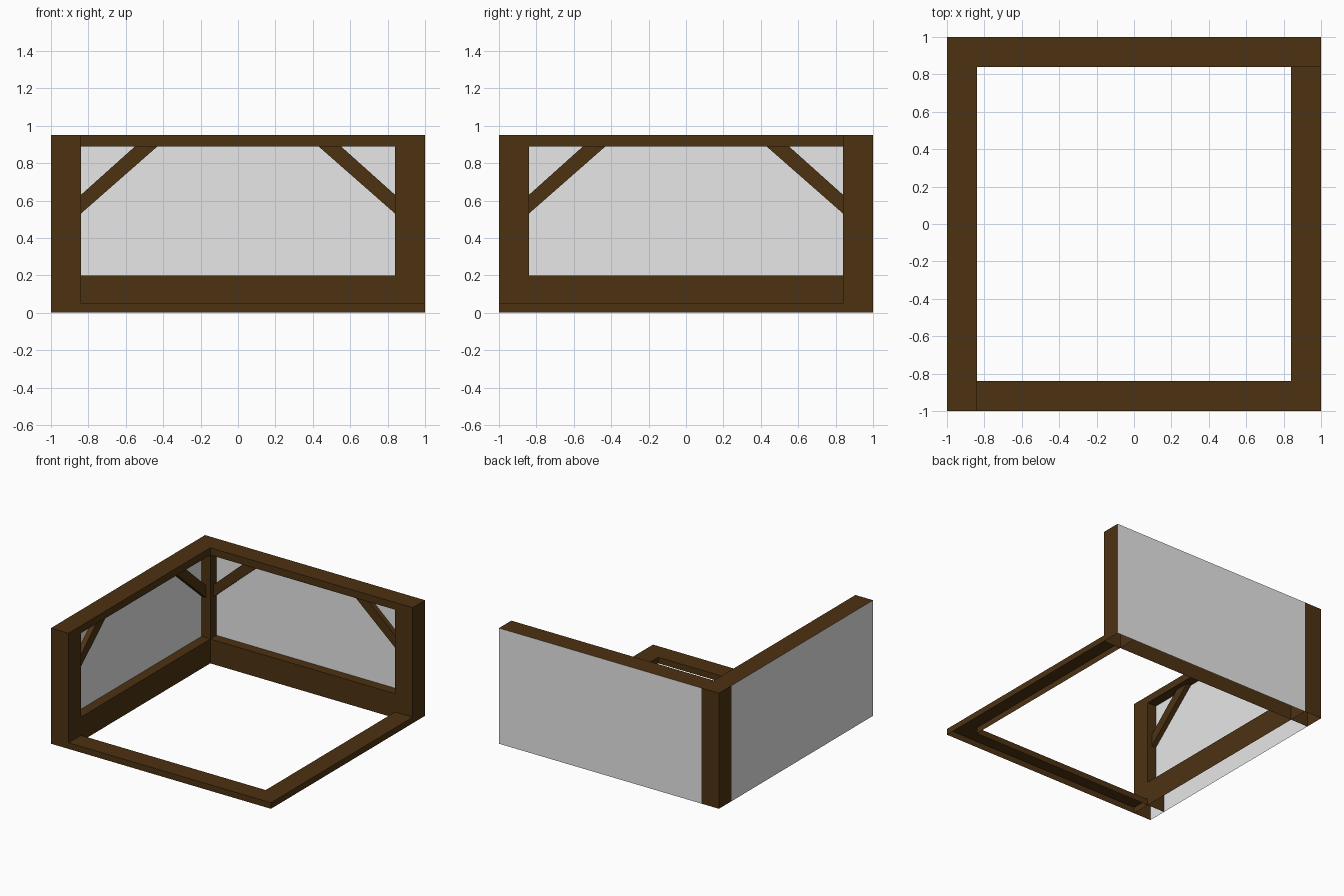
import bpy, bmesh
from mathutils import Vector

if "Cube" in bpy.data.objects:
    bpy.data.objects.remove(bpy.data.objects["Cube"])


def material(name, rgb):
    m = bpy.data.materials.new(name)
    m.diffuse_color = (*rgb, 1)
    m.use_nodes = True
    m.node_tree.nodes["Principled BSDF"].inputs["Base Color"].default_value = m.diffuse_color
    return m


TIMBER = material("dark_timber", (0.073, 0.032, 0.006))
PLASTER = material("grey_plaster", (0.8, 0.8, 0.8))
X, Y, Z = Vector((1, 0, 0)), Vector((0, 1, 0)), Vector((0, 0, 1))
IN, OUT, TOP = 0.84, 1.0, 0.95      # inner and outer timber lines, wall height
SILL, BEAM, HEAD = 0.05, 0.20, 0.89  # floor sill top, beam top, head underside


def prism(name, pts, a, b, omit=(), plan=False, mat=TIMBER, mirror=False):
    """Extrude an xz profile along y (or a plan profile along z), leaving out
    faces that look along omit. mirror swaps the back side onto the left side."""
    bm = bmesh.new()
    put = (lambda p, d: (p[0], p[1], d)) if plan else (lambda p, d: (p[0], d, p[1]))
    lo = [bm.verts.new(put(p, a)) for p in pts]
    if a == b:
        bm.faces.new(lo[::-1])
    else:
        hi = [bm.verts.new(put(p, b)) for p in pts]
        bm.faces.new(lo)
        bm.faces.new(hi)
        for i in range(len(pts)):
            j = (i + 1) % len(pts)
            bm.faces.new((lo[i], lo[j], hi[j], hi[i]))
        bmesh.ops.recalc_face_normals(bm, faces=bm.faces)
    bm.normal_update()
    gone = [f for f in bm.faces if any(f.normal.dot(d.normalized()) > 0.9 for d in omit)]
    bmesh.ops.delete(bm, geom=gone, context='FACES')
    if mirror:
        for v in bm.verts:
            v.co.x, v.co.y = -v.co.y, -v.co.x
        bmesh.ops.reverse_faces(bm, faces=bm.faces)
    me = bpy.data.meshes.new(name)
    bm.to_mesh(me)
    bm.free()
    me.materials.append(mat)
    bpy.context.collection.objects.link(bpy.data.objects.new(name, me))


def rect(u0, u1, w0, w1):
    return [(u0, w0), (u1, w0), (u1, w1), (u0, w1)]


# Corner post shared by both walls
prism("corner_post", rect(-OUT, -IN, 0, TOP), IN, OUT, [-Z])

for side, mir in (("back", False), ("left", True)):
    # Timber frame, open underneath and behind the plaster
    prism(side + "_end_post", rect(IN, OUT, 0, TOP), IN, OUT, [-Z, Y], mirror=mir)
    prism(side + "_bottom_beam", rect(-IN, IN, 0, BEAM), IN, OUT, [-Z, Y, X, -X], mirror=mir)
    prism(side + "_top_beam", rect(-IN, IN, HEAD, TOP), IN, OUT, [Y, X, -X], mirror=mir)
    # Diagonal corner braces
    for s, end in ((-1, "a"), (1, "b")):
        brace = [(s * IN, 0.53), (s * IN, 0.63), (s * 0.55, HEAD), (s * 0.43, HEAD)]
        prism(f"{side}_brace_{end}", brace, 0.88, 0.96, mirror=mir)
    # Plaster: recessed inside, flush outside
    inner = rect(-IN, IN, BEAM, HEAD)
    prism(side + "_inner_plaster", inner[::-1], 0.92, 0.92, mat=PLASTER, mirror=mir)
    prism(side + "_outer_plaster", rect(-IN, OUT, 0, TOP), OUT, OUT, mat=PLASTER, mirror=mir)

# Low floor sills, mitred at the front right corner and open underneath
sill = [(-IN, -OUT), (OUT, -OUT), (IN, -IN), (-IN, -IN)]
for name, mir in (("front_sill", False), ("right_sill", True)):
    prism(name, sill, 0, SILL, [-Z, X + Y], plan=True, mirror=mir)
